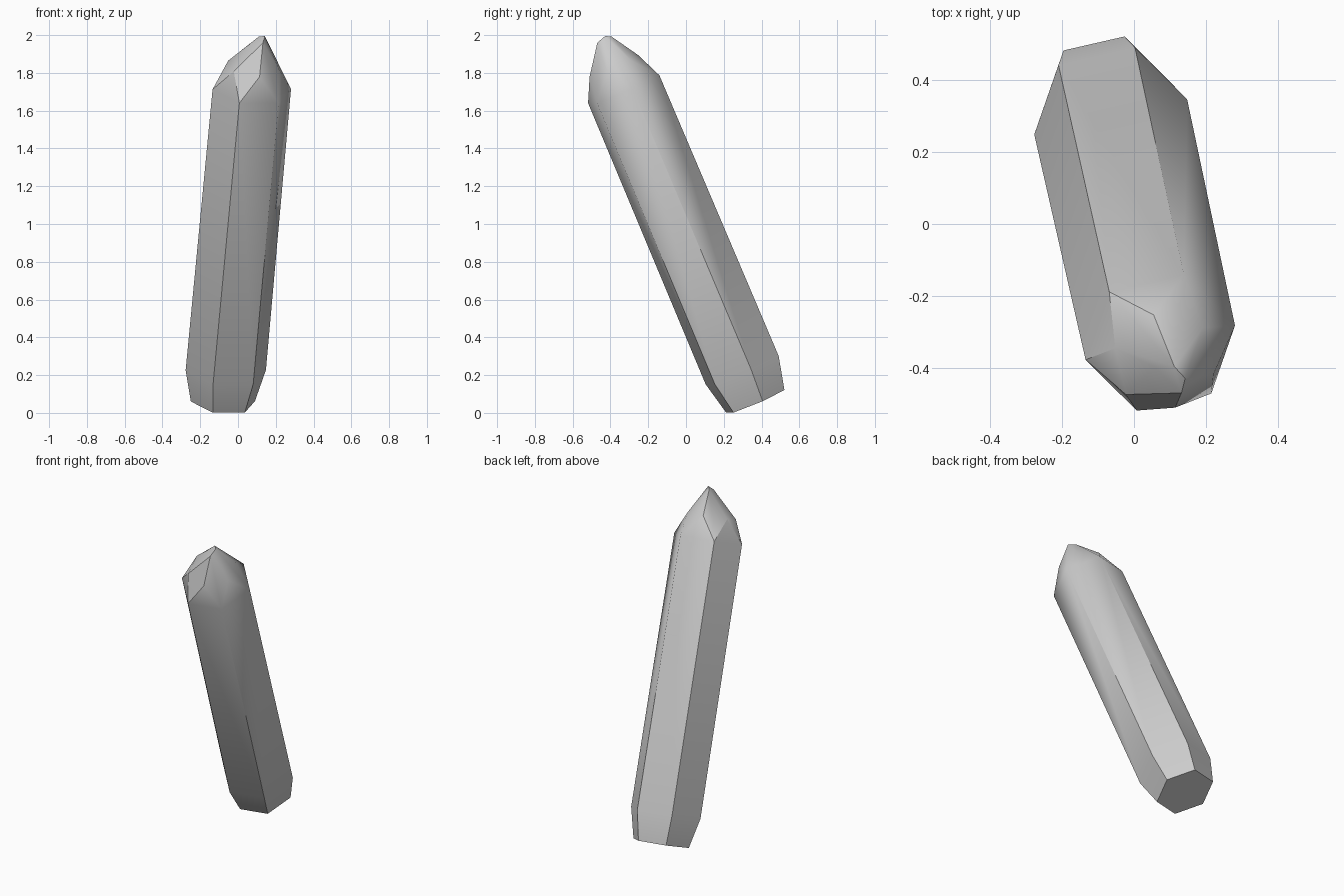
import bpy
import bmesh
from math import cos, sin, radians
from mathutils import Matrix, Vector

default_cube = bpy.data.objects.get("Cube")
if default_cube:
    bpy.data.objects.remove(default_cube, do_unlink=True)

SHAFT = 1.8  # distance from the base to the upper shoulder


def hexagon(radius, turn, height):
    """Six corners around the crystal's own axis."""
    angles = [radians(turn + 60 * i) for i in range(6)]
    return [Vector((radius * cos(a), radius * sin(a), height)) for a in angles]


# Leaning frame of the crystal
axis = Vector((0.085, -0.387, 0.918)).normalized()
across = Vector((axis.z, 0, -axis.x)).normalized()
depth = axis.cross(across)
frame = Matrix((across, depth, axis)).transposed().to_4x4()
frame.translation = Vector((-0.08, 0.367, 0.061))

# Base, lower shoulder, upper shoulder, and the turned ring of tip facets
points = hexagon(0.174, 14, 0)
points += hexagon(0.218, 14, 0.18)
points += hexagon(0.213, 14, SHAFT)
points += hexagon(0.144, 44, SHAFT + 0.134)

# Small off-centre chipped point
for x, y, rise in [(0.043, 0.019, 0.302), (0.013, 0.048, 0.286),
                   (-0.037, 0.027, 0.24), (0.036, -0.032, 0.285)]:
    points.append(Vector((x, y, SHAFT + rise)))

# Facets enclosing all the corners
bm = bmesh.new()
for point in points:
    bm.verts.new(frame @ point)
hull = bmesh.ops.convex_hull(bm, input=bm.verts[:])
loose = [v for v in bm.verts if not v.link_faces]
bmesh.ops.delete(bm, geom=loose, context='VERTS')
bmesh.ops.dissolve_limit(bm, angle_limit=radians(1), verts=bm.verts[:], edges=bm.edges[:])
bmesh.ops.recalc_face_normals(bm, faces=bm.faces[:])
mesh = bpy.data.meshes.new("crystal")
bm.to_mesh(mesh)
bm.free()

crystal = bpy.data.objects.new("crystal", mesh)
bpy.context.collection.objects.link(crystal)

# Plain grey stone
stone = bpy.data.materials.new("grey stone")
stone.use_nodes = True
grey = (0.6, 0.6, 0.6, 1)
stone.diffuse_color = grey
stone.node_tree.nodes["Principled BSDF"].inputs["Base Color"].default_value = grey
mesh.materials.append(stone)

# Soft shoulders, crisp long edges
bpy.ops.object.select_all(action='DESELECT')
crystal.select_set(True)
bpy.context.view_layer.objects.active = crystal
bpy.ops.object.shade_smooth_by_angle(angle=radians(30))
